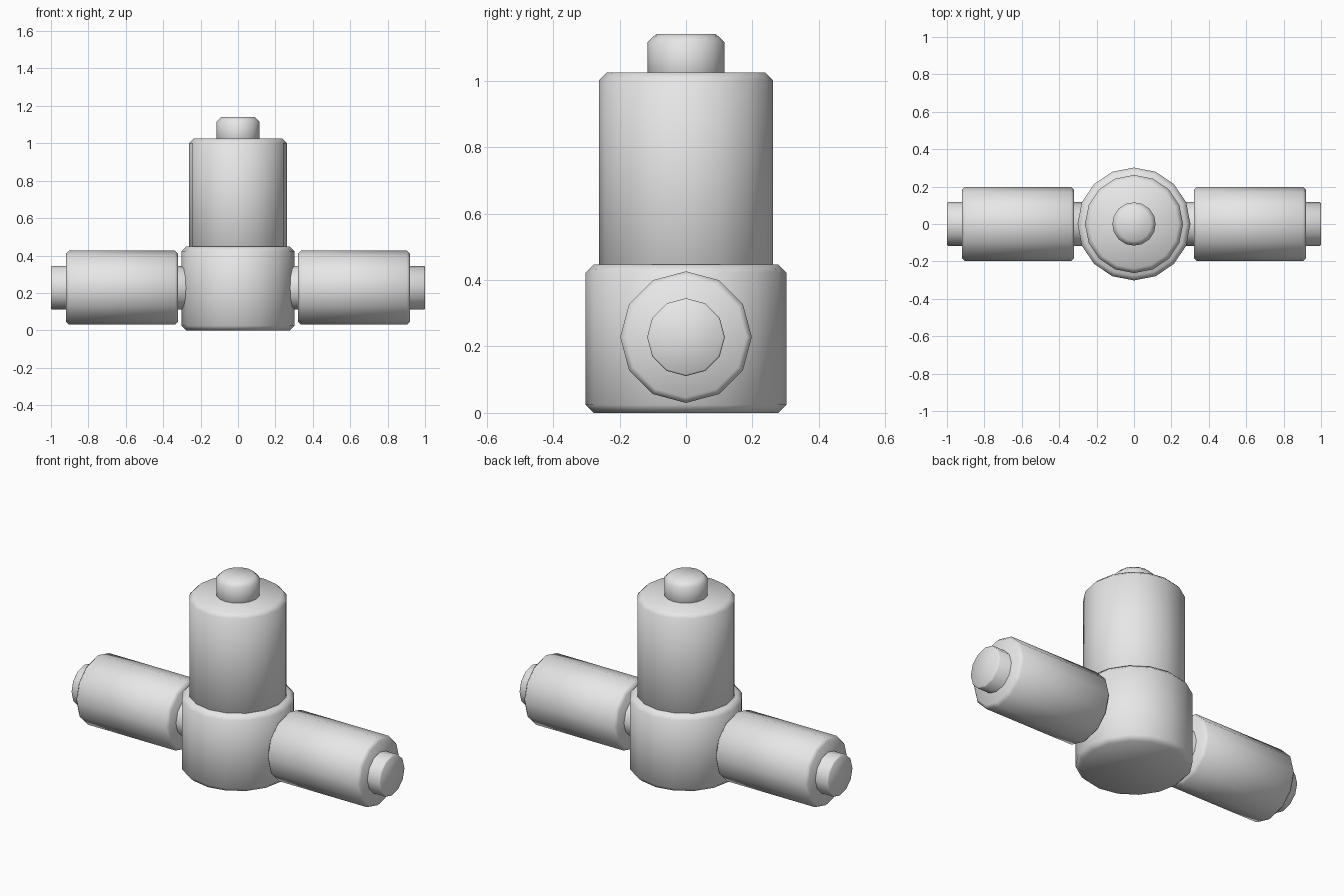
import bpy, bmesh, math
from mathutils import Matrix

if "Cube" in bpy.data.objects:
    bpy.data.objects.remove(bpy.data.objects["Cube"])

grey = bpy.data.materials.new("plain grey")
grey.diffuse_color = (0.8, 0.8, 0.8, 1)
grey.use_nodes = True
grey.node_tree.nodes["Principled BSDF"].inputs["Base Color"].default_value = grey.diffuse_color

ARM_Z = 0.228


def cylinder(name, radius, start, end, sides, chamfer, axis="Z", height=0.0):
    """Chamfered cylinder running from start to end along the X or Z axis."""
    bm = bmesh.new()
    bmesh.ops.create_cone(bm, cap_ends=True, segments=sides,
                          radius1=radius, radius2=radius, depth=end - start)
    if chamfer:
        rims = [e for e in bm.edges if e.calc_face_angle() > math.radians(60)]
        bmesh.ops.bevel(bm, geom=rims, offset=chamfer, segments=1,
                        affect="EDGES", profile=0.5)
    bmesh.ops.translate(bm, verts=bm.verts, vec=(0, 0, (start + end) / 2))
    if axis == "X":
        bm.transform(Matrix.Translation((0, 0, height)) @ Matrix.Rotation(math.pi / 2, 4, "Y"))
    mesh = bpy.data.meshes.new(name)
    bm.to_mesh(mesh)
    bm.free()
    mesh.materials.append(grey)
    obj = bpy.data.objects.new(name, mesh)
    bpy.context.collection.objects.link(obj)
    bpy.ops.object.select_all(action="DESELECT")
    obj.select_set(True)
    bpy.context.view_layer.objects.active = obj
    bpy.ops.object.shade_smooth_by_angle(angle=math.radians(50))
    return obj


# Upright stack
cylinder("base_body", 0.302, 0.0, 0.447, 16, 0.024)
cylinder("upper_body", 0.262, 0.40, 1.025, 16, 0.024)
cylinder("top_knob", 0.116, 0.98, 1.14, 16, 0.025)

# Side arms, each with a thin rod through it
for side, (rod, sleeve) in {"left": ((-1.0, -0.2), (-0.92, -0.32)),
                            "right": ((0.2, 1.0), (0.32, 0.92))}.items():
    cylinder(side + "_rod", 0.117, *rod, 12, 0.005, "X", ARM_Z)
    cylinder(side + "_sleeve", 0.198, *sleeve, 12, 0.016, "X", ARM_Z)
